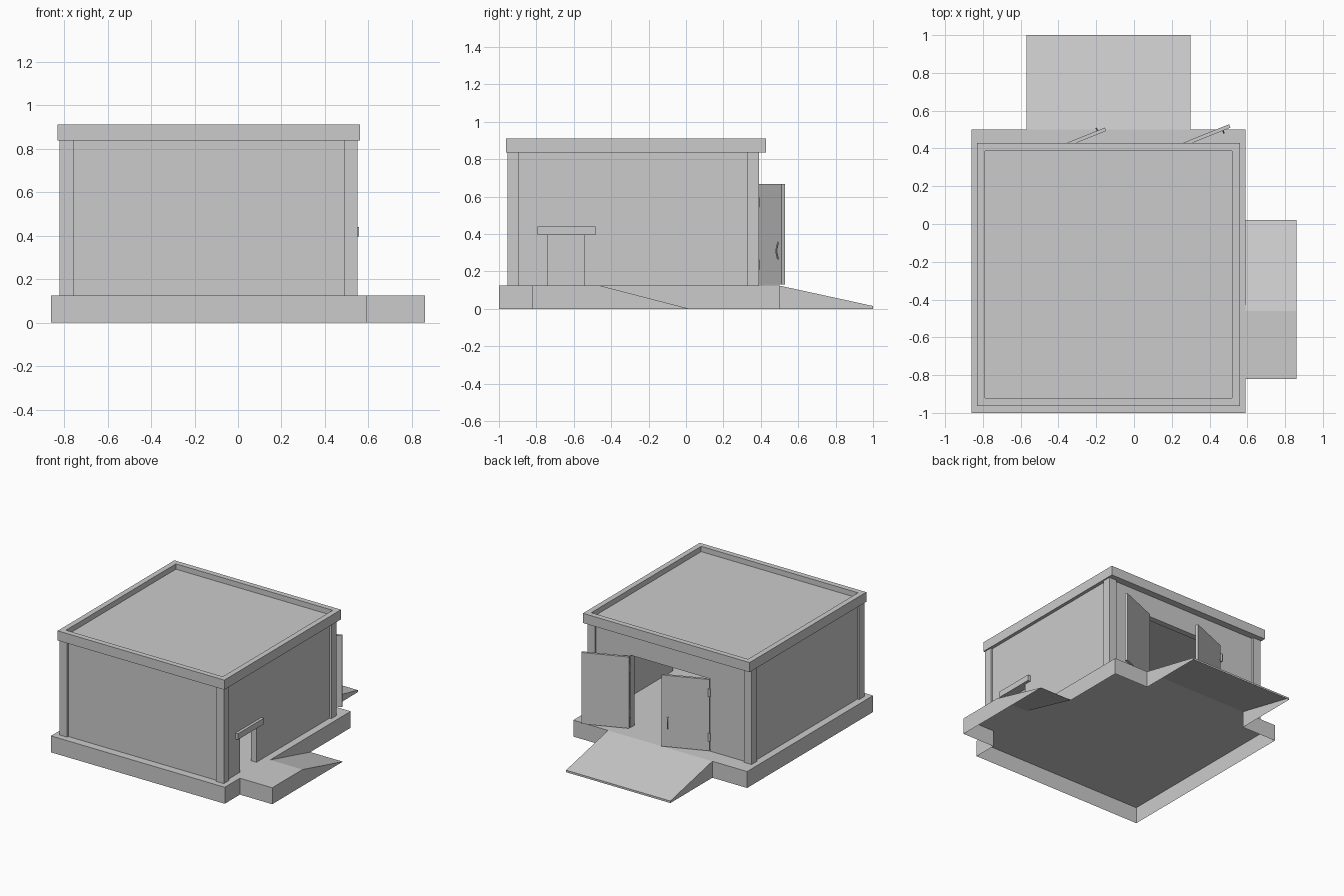
import bpy, bmesh
from math import radians, cos, sin
from mathutils import Matrix, Vector

if "Cube" in bpy.data.objects:
    bpy.data.objects.remove(bpy.data.objects["Cube"])


def mesh_object(name, bm):
    bmesh.ops.remove_doubles(bm, verts=bm.verts, dist=0.0005)
    bmesh.ops.recalc_face_normals(bm, faces=bm.faces)
    me = bpy.data.meshes.new(name)
    bm.to_mesh(me)
    bm.free()
    ob = bpy.data.objects.new(name, me)
    bpy.context.collection.objects.link(ob)
    return ob


def box(name, x, y, z):
    bm = bmesh.new()
    bmesh.ops.create_cube(bm, size=1)
    for v in bm.verts:
        for i, (a, b) in enumerate((x, y, z)):
            v.co[i] = a + (v.co[i] + 0.5) * (b - a)
    return mesh_object(name, bm)


def face(bm, *pts):
    bm.faces.new([bm.verts.new(p) for p in pts])


H = 0.124                                   # floor height
X0, X1, Y0, Y1 = -0.82, 0.55, -0.955, 0.39  # building outline
P, R, T = 0.063, 0.015, 0.06                # post size, wall recess, wall depth
WT = 0.837                                  # wall top

# Plinth: hollow underneath, open where the ramps join
bm = bmesh.new()
rim = [(-.57, .5), (-.86, .5), (-.86, -1), (.59, -1), (.59, -.82),
       (.59, -.46), (.59, .02), (.59, .5), (.3, .5)]
face(bm, *[(x, y, H) for x, y in rim])
for i, (a, b) in enumerate(zip(rim, rim[1:])):
    if i not in (4, 5):
        face(bm, (*a, 0), (*b, 0), (*b, H), (*a, H))
face(bm, (.59, -.46, H), (.59, .02, 0), (.59, .02, H))
mesh_object("plinth", bm)

# Rear ramp
bm = bmesh.new()
face(bm, (-.57, .5, H), (.3, .5, H), (.3, 1, .015), (-.57, 1, .015))
face(bm, (-.57, 1, .015), (.3, 1, .015), (.3, 1, 0), (-.57, 1, 0))
for x in (-.57, .3):
    face(bm, (x, .5, H), (x, 1, .015), (x, 1, 0), (x, .5, 0))
mesh_object("rear_ramp", bm)

# Side landing with ramp
bm = bmesh.new()
a, b = .59, .86
face(bm, (a, -.82, H), (b, -.82, H), (b, -.46, H), (a, -.46, H))
face(bm, (a, -.46, H), (b, -.46, H), (b, .02, 0), (a, .02, 0))
face(bm, (b, -.82, 0), (b, -.82, H), (b, -.46, H), (b, .02, 0))
face(bm, (a, -.82, 0), (b, -.82, 0), (b, -.82, H), (a, -.82, H))
mesh_object("side_ramp", bm)

# Corner posts
for nx, x in (("left", (X0, X0 + P)), ("right", (X1 - P, X1))):
    for ny, y in (("front", (Y0, Y0 + P)), ("rear", (Y1 - P, Y1))):
        box(f"{ny}_{nx}_post", x, y, (H, WT))


def wall(name, axis, outer, inner, lo, hi, door=None):
    """Wall between posts, with an optional doorway (start, end, top)."""
    depth = tuple(sorted((outer, inner)))
    parts = [(lo, hi, H, WT)]
    if door:
        s, e, t = door
        parts = [(lo, s, H, WT), (e, hi, H, WT), (s, e, t, WT)]
    for i, (p, q, z0, z1) in enumerate(parts):
        xy = ((p, q), depth) if axis == "x" else (depth, (p, q))
        box(f"{name}_{i}", *xy, (z0, z1))


DL, DR = -0.465, 0.2                        # rear doorway sides
wall("front_wall", "x", Y0 + R, Y0 + T, X0 + P, X1 - P)
wall("rear_wall", "x", Y1 - R, Y1 - T, X0 + P, X1 - P, (DL, DR, 0.67))
wall("left_wall", "y", X0 + R, X0 + T, Y0 + P, Y1 - P)
wall("right_wall", "y", X1 - R, X1 - T, Y0 + P, Y1 - P, (-.74, -.545, .395))

# Lintel over the side doorway
box("side_lintel", (X1 - R - .01, X1 + .006), (-.795, -.485), (.395, .44))

# Roof slab with raised rim: inset and sink the top face
roof = box("roof", (-.83, .56), (-.963, .428), (WT, .91))
bm = bmesh.new()
bm.from_mesh(roof.data)
bm.faces.ensure_lookup_table()
top = max(bm.faces, key=lambda f: f.calc_center_median().z)
bmesh.ops.inset_region(bm, faces=[top], thickness=.058)
ext = bmesh.ops.extrude_discrete_faces(bm, faces=[top])
bmesh.ops.translate(bm, verts=ext["faces"][0].verts, vec=(0, 0, -.04))
bm.to_mesh(roof.data)
bm.free()

# Rear doors: leaf, hinges and handle, built at the pivot then swung open
W = 0.335
for name, pivot, side, angle in (("left", DL, 1, 22), ("right", DR, -1, -158)):
    place = Matrix.Translation((pivot, Y1 - .005, 0)) @ Matrix.Rotation(radians(angle), 4, "Z")
    u = lambda p, q: tuple(sorted((side * p, side * q)))
    parts = [box(f"{name}_door", u(0, W), (-.019, 0), (.13, .668))]
    for z in (.235, .57):
        bm = bmesh.new()
        bmesh.ops.create_cone(bm, cap_ends=True, segments=12, radius1=.008, radius2=.008,
                              depth=.06, matrix=Matrix.Translation((0, .003, z)))
        parts.append(mesh_object(f"{name}_door_hinge", bm))
        parts.append(box(f"{name}_hinge_plate", u(0, .022), (0, .003), (z - .025, z + .025)))
    cu = bpy.data.curves.new(f"{name}_door_handle", "CURVE")
    cu.dimensions, cu.bevel_depth, cu.bevel_resolution = "3D", .004, 1
    cu.use_fill_caps = True
    sp = cu.splines.new("POLY")
    sp.points.add(4)
    for pt, (d, z) in zip(sp.points, ((0, .265), (.01, .285), (.013, .31), (.01, .335), (0, .355))):
        pt.co = (side * .292, d, z, 1)
    handle = bpy.data.objects.new(f"{name}_door_handle", cu)
    bpy.context.collection.objects.link(handle)
    parts.append(handle)
    for ob in parts:
        ob.matrix_world = place if side > 0 else (
            Matrix.Translation((pivot, Y1 - .005, 0)) @ Matrix.Rotation(radians(angle), 4, "Z"))
